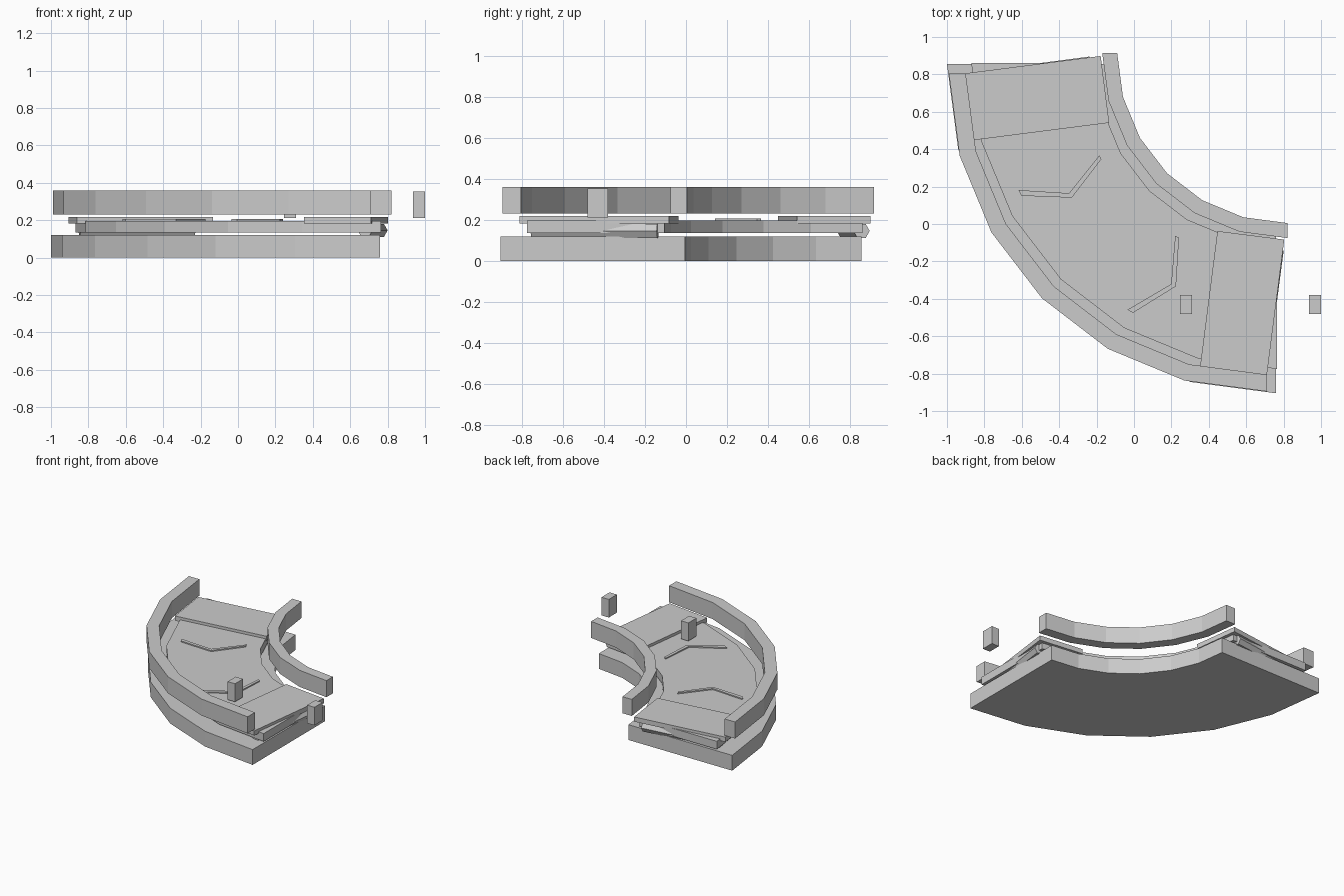
import bpy, bmesh
from math import sin, cos, radians
from mathutils import Matrix

if "Cube" in bpy.data.objects:
    bpy.data.objects.remove(bpy.data.objects["Cube"])

OFF = 0.095   # the layout mirrors across the line y = x + OFF


def finish(name, bm):
    bmesh.ops.recalc_face_normals(bm, faces=bm.faces[:])
    me = bpy.data.meshes.new(name)
    bm.to_mesh(me)
    bm.free()
    ob = bpy.data.objects.new(name, me)
    bpy.context.collection.objects.link(ob)
    return ob


def prism(name, outline, z0, z1):
    bm = bmesh.new()
    face = bm.faces.new([bm.verts.new((x, y, z0)) for x, y in outline])
    ext = bmesh.ops.extrude_face_region(bm, geom=[face])
    verts = [g for g in ext["geom"] if isinstance(g, bmesh.types.BMVert)]
    bmesh.ops.translate(bm, verts=verts, vec=(0, 0, z1 - z0))
    return finish(name, bm)


def polar(cx, r, deg):
    return cx + r * cos(radians(deg)), cx + OFF + r * sin(radians(deg))


def bend(name, cx, r_in, r_out, z0, z1, segs=6):
    # quarter-turn band with flat facets
    angles = [180 + 90 * i / segs for i in range(segs + 1)]
    prism(name, [polar(cx, r_out, a) for a in angles] +
          [polar(cx, r_in, a) for a in reversed(angles)], z0, z1)


def box(name, center, size, turn=0):
    bm = bmesh.new()
    bmesh.ops.create_cube(bm, size=1, matrix=Matrix.Translation(center)
                          @ Matrix.Rotation(radians(turn), 4, 'Z')
                          @ Matrix.Diagonal((*size, 1)))
    finish(name, bm)


def roller(name, center, turn):
    # six-sided roller lying along local y, a corner pointing outwards
    bm = bmesh.new()
    bmesh.ops.create_cone(bm, cap_ends=True, segments=6, radius1=0.04, radius2=0.04,
                          depth=0.62)
    m = (Matrix.Translation(center) @ Matrix.Rotation(radians(turn), 4, 'Z')
         @ Matrix.Rotation(radians(90), 4, 'X'))
    low = max(v.co.x for v in bm.verts)
    if low < 0.0399:
        m = m @ Matrix.Rotation(radians(30), 4, 'Z')
    bm.transform(m)
    finish(name, bm)


# base, belt and side rails
bend("base", 0.76, 0.86, 1.76, 0, 0.12)
bend("belt", 0.765, 0.965, 1.635, 0.135, 0.197)
bend("outer_rail", 0.71, 1.61, 1.70, 0.23, 0.36)
bend("inner_rail", 0.82, 0.91, 0.99, 0.23, 0.36)

# transfer plates and rollers at both ends
px, py = 0.578, -0.425
box("exit_plate", (px, py, 0.2), (0.36, 0.735, 0.037), -7.3)
box("entry_plate", (py - OFF, px + OFF, 0.2), (0.735, 0.36, 0.037), 7.3)
rx, ry = 0.72, -0.445
roller("exit_roller", (rx, ry, 0.146), -7.5)
roller("entry_roller", (ry - OFF, rx + OFF, 0.146), 97.5)

# direction chevrons on the belt
for i, a in enumerate((206, 240)):
    c = 0.72
    w = 0.65
    path = [(1.48, a), (1.25, a + 6), (1.01, a + 1)]
    outline = [polar(c, r, d + w) for r, d in path] + \
              [polar(c, r, d - w) for r, d in reversed(path)]
    prism(f"chevron_{i + 1}", outline, 0.195, 0.206)

# sensor blocks
for i, x in enumerate((0.278, 0.968)):
    box(f"sensor_{i + 1}", (x, -0.43, 0.283), (0.064, 0.1, 0.142))
